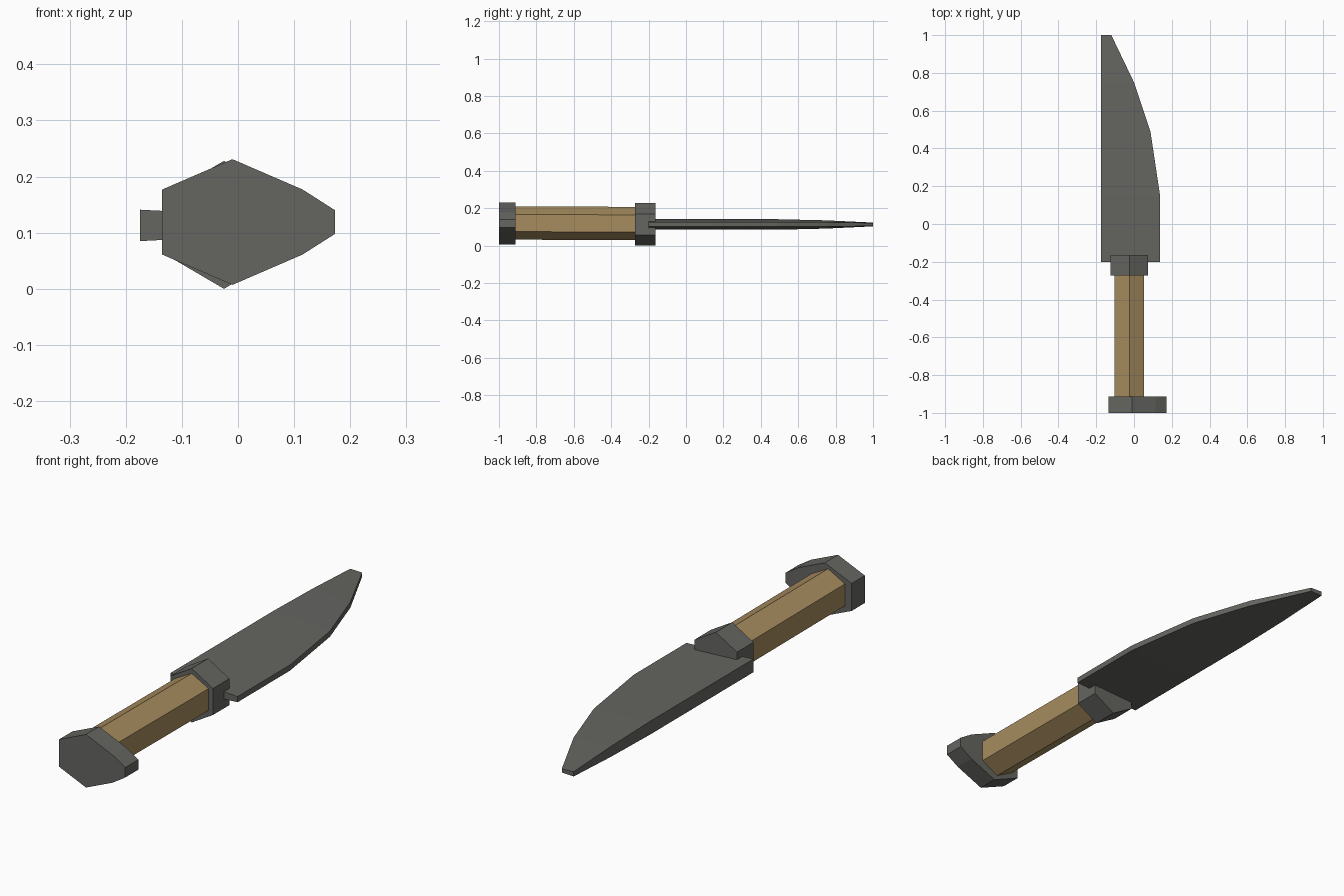
import bpy, bmesh

if "Cube" in bpy.data.objects:
    bpy.data.objects.remove(bpy.data.objects["Cube"])


def material(name, colour):
    m = bpy.data.materials.new(name)
    m.diffuse_color = (*colour, 1)
    m.use_nodes = True
    m.node_tree.nodes["Principled BSDF"].inputs["Base Color"].default_value = m.diffuse_color
    return m


STEEL = material("dark steel", (0.130, 0.130, 0.120))
WOOD = material("tan wood", (0.385, 0.262, 0.115))


def loft(name, rings, mat):
    """Solid made by joining matching rings of points, capped at both ends."""
    bm = bmesh.new()
    loops = [[bm.verts.new(p) for p in ring] for ring in rings]
    n = len(loops[0])
    for a, b in zip(loops, loops[1:]):
        for i in range(n):
            j = (i + 1) % n
            bm.faces.new((a[i], a[j], b[j], b[i]))
    bm.faces.new(loops[0])
    bm.faces.new(loops[-1])
    bmesh.ops.recalc_face_normals(bm, faces=bm.faces)
    mesh = bpy.data.meshes.new(name)
    bm.to_mesh(mesh)
    bm.free()
    mesh.materials.append(mat)
    ob = bpy.data.objects.new(name, mesh)
    bpy.context.collection.objects.link(ob)
    return ob


def hexagon(y, cx, cz, half_width, radius, side):
    """Hexagon ring with a point at the top and bottom."""
    return [(cx, y, cz + radius), (cx + half_width, y, cz + side),
            (cx + half_width, y, cz - side), (cx, y, cz - radius),
            (cx - half_width, y, cz - side), (cx - half_width, y, cz + side)]


# blade: thick straight spine, thinner curved cutting edge, tapering to the tip
# each station: y, cutting edge x, spine half thickness, edge half thickness
stations = [(-0.20, 0.138, 0.028, 0.012), (0.15, 0.138, 0.028, 0.012),
            (0.49, 0.087, 0.028, 0.012), (0.75, 0.0, 0.022, 0.012),
            (1.00, -0.12, 0.010, 0.008)]
MID = 0.113
loft("blade", [[(-0.175, y, MID + s), (x, y, MID + e), (x, y, MID - e), (-0.175, y, MID - s)]
               for y, x, s, e in stations], STEEL)

# guard
loft("guard", [hexagon(y, -0.025, 0.114, 0.099, 0.114, 0.056) for y in (-0.273, -0.163)], STEEL)

# wooden grip, running into the guard and pommel
loft("grip", [hexagon(-0.93, -0.025, 0.121, 0.079, 0.089, 0.046),
              hexagon(-0.25, -0.025, 0.118, 0.079, 0.089, 0.046)], WOOD)

# pommel with a beak on one side
half = [(-0.135, 0.058), (-0.01, 0.112), (0.115, 0.058), (0.173, 0.021)]
profile = [(x, 0.119 + h) for x, h in half] + [(x, 0.119 - h) for x, h in reversed(half)]
loft("pommel", [[(x, y, z) for x, z in profile] for y in (-1.0, -0.912)], STEEL)
